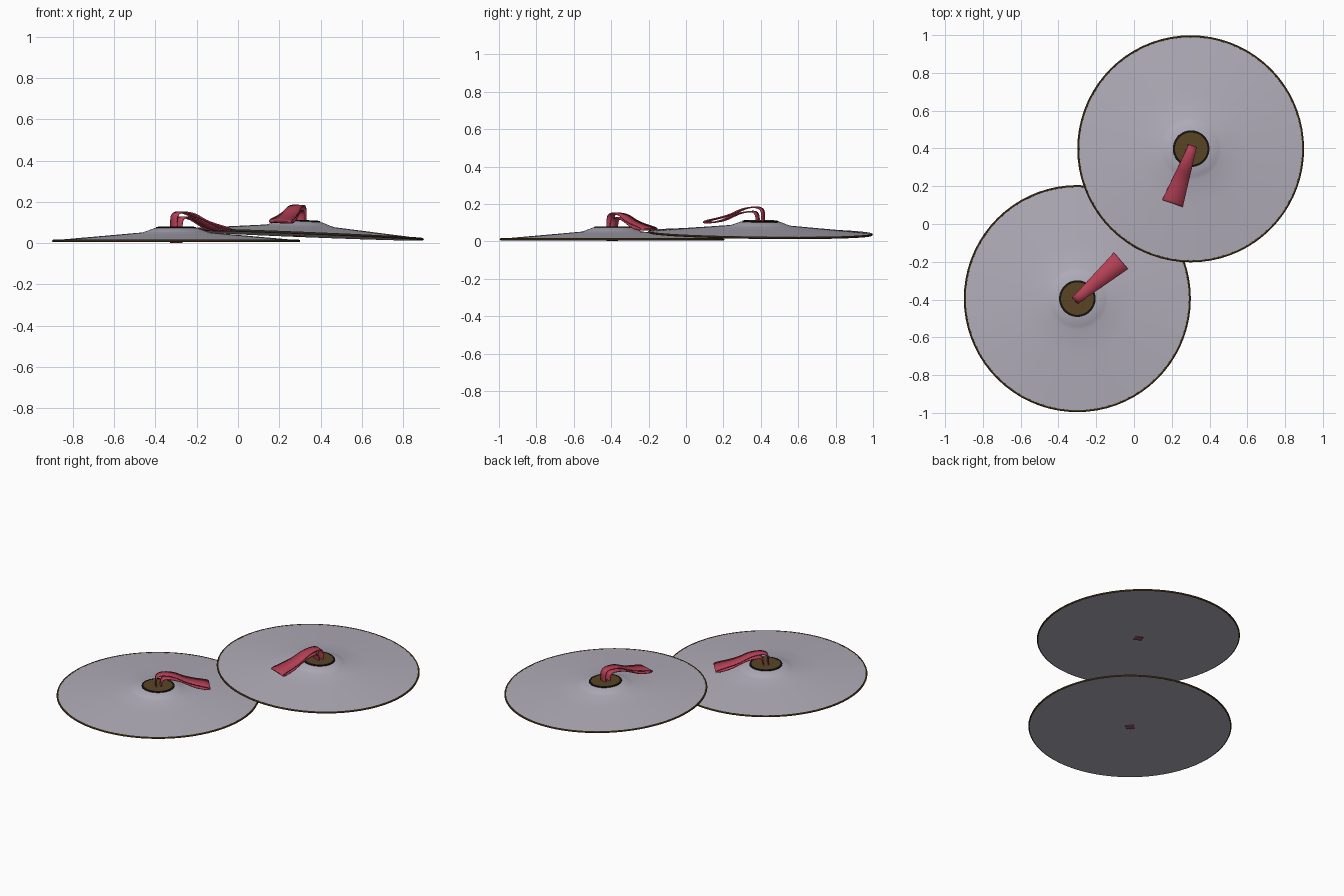
import bpy, bmesh
from math import radians, cos, sin, pi, atan2
from mathutils import Matrix, Vector

cube = bpy.data.objects.get("Cube")
if cube:
    bpy.data.objects.remove(cube)


def material(name, rgb):
    m = bpy.data.materials.new(name)
    m.use_nodes = True
    m.diffuse_color = (*rgb, 1)
    m.node_tree.nodes["Principled BSDF"].inputs["Base Color"].default_value = (*rgb, 1)
    return m


silver = material("silver metal", (0.44, 0.42, 0.49))
brown = material("brown leather", (0.10, 0.06, 0.018))
black = material("dark edge", (0.008, 0.007, 0.005))
red = material("red cloth", (0.45, 0.05, 0.09))


def finish(name, bm, mat, matrix, angle=35):
    bmesh.ops.recalc_face_normals(bm, faces=bm.faces)
    me = bpy.data.meshes.new(name)
    bm.to_mesh(me)
    bm.free()
    me.materials.append(mat)
    ob = bpy.data.objects.new(name, me)
    bpy.context.collection.objects.link(ob)
    ob.matrix_world = matrix
    bpy.ops.object.select_all(action='DESELECT')
    ob.select_set(True)
    bpy.context.view_layer.objects.active = ob
    bpy.ops.object.shade_smooth_by_angle(angle=radians(angle))
    return ob


def lathe(name, profile, mat, matrix, closed=False, steps=72):
    """Spin an (r, z) outline around the local z axis."""
    bm = bmesh.new()
    vs = [bm.verts.new((r, 0, z)) for r, z in profile]
    pairs = list(zip(vs, vs[1:])) + ([(vs[-1], vs[0])] if closed else [])
    edges = [bm.edges.new(p) for p in pairs]
    bmesh.ops.spin(bm, geom=vs + edges, axis=(0, 0, 1), cent=(0, 0, 0),
                   angle=2 * pi, steps=steps, use_merge=True)
    bmesh.ops.remove_doubles(bm, verts=bm.verts, dist=0.0002)
    return finish(name, bm, mat, matrix)


def smooth_path(pts, n=3):
    """Catmull-Rom curve through the points."""
    p = [Vector(q) for q in pts]
    p = [p[0]] + p + [p[-1]]
    out = []
    for a, b, c, d in zip(p, p[1:], p[2:], p[3:]):
        for i in range(n):
            t = i / n
            out.append(0.5 * (2 * b + (c - a) * t + (2 * a - 5 * b + 4 * c - d) * t ** 2
                              + (3 * b - a - 3 * c + d) * t ** 3))
    return out + [p[-1]]


# strap loop seen from its side: (distance outward, height)
LOOP = [(-.014, -.009), (-.014, .08), (-.010, .122), (.012, .138), (.05, .139),
        (.10, .128), (.16, .100), (.22, .081), (.28, .066), (.303, .057),
        (.285, .051), (.22, .063), (.17, .084), (.12, .105), (.06, .116),
        (.028, .110), (.016, .075), (.014, -.009)]


def strap(name, matrix):
    bm = bmesh.new()
    rows = []
    for s, z in smooth_path(LOOP):
        half = 0.024 + 0.033 * max(s, 0) / 0.3
        rows.append([bm.verts.new((s, k * half, z)) for k in (-1, 0, 1)])
    for a, b in zip(rows, rows[1:]):
        for i in range(2):
            bm.faces.new((a[i], a[i + 1], b[i + 1], b[i]))
    ob = finish(name, bm, red, matrix)
    mod = ob.modifiers.new("thickness", 'SOLIDIFY')
    mod.thickness = 0.007
    mod.offset = 0


def cymbal(side, matrix, strap_dir):
    # shallow dish with a raised bell and a closed underside
    lathe(side + "_plate", [(0, -.004), (.596, -.004), (.598, .004), (.45, .017),
                            (.30, .030), (.165, .042), (.145, .048), (.105, .063),
                            (0, .064)], silver, matrix)
    # bound edge
    rim = [(.595 + .006 * cos(a * pi / 4), .001 + .006 * sin(a * pi / 4)) for a in range(8)]
    lathe(side + "_rim", rim, brown, matrix, closed=True)
    # pad on the bell with its dark border
    lathe(side + "_pad", [(0, .069), (.088, .069), (.090, .063), (0, .063)], brown, matrix, steps=48)
    lathe(side + "_pad_border", [(.086, .062), (.097, .062), (.097, .068), (.086, .070)],
          black, matrix, closed=True, steps=48)
    # cloth hand strap
    turn = Matrix.Rotation(atan2(strap_dir[1], strap_dir[0]), 4, 'Z')
    strap(side + "_strap", matrix @ turn)


cymbal("right", Matrix.Translation((-.3, -.395, .010)), (.225, .195))
tilt = Matrix.Rotation(.040, 4, 'Y') @ Matrix.Rotation(-.012, 4, 'X')
cymbal("left", Matrix.Translation((.3, .398, .042)) @ tilt, (-.095, -.28))
